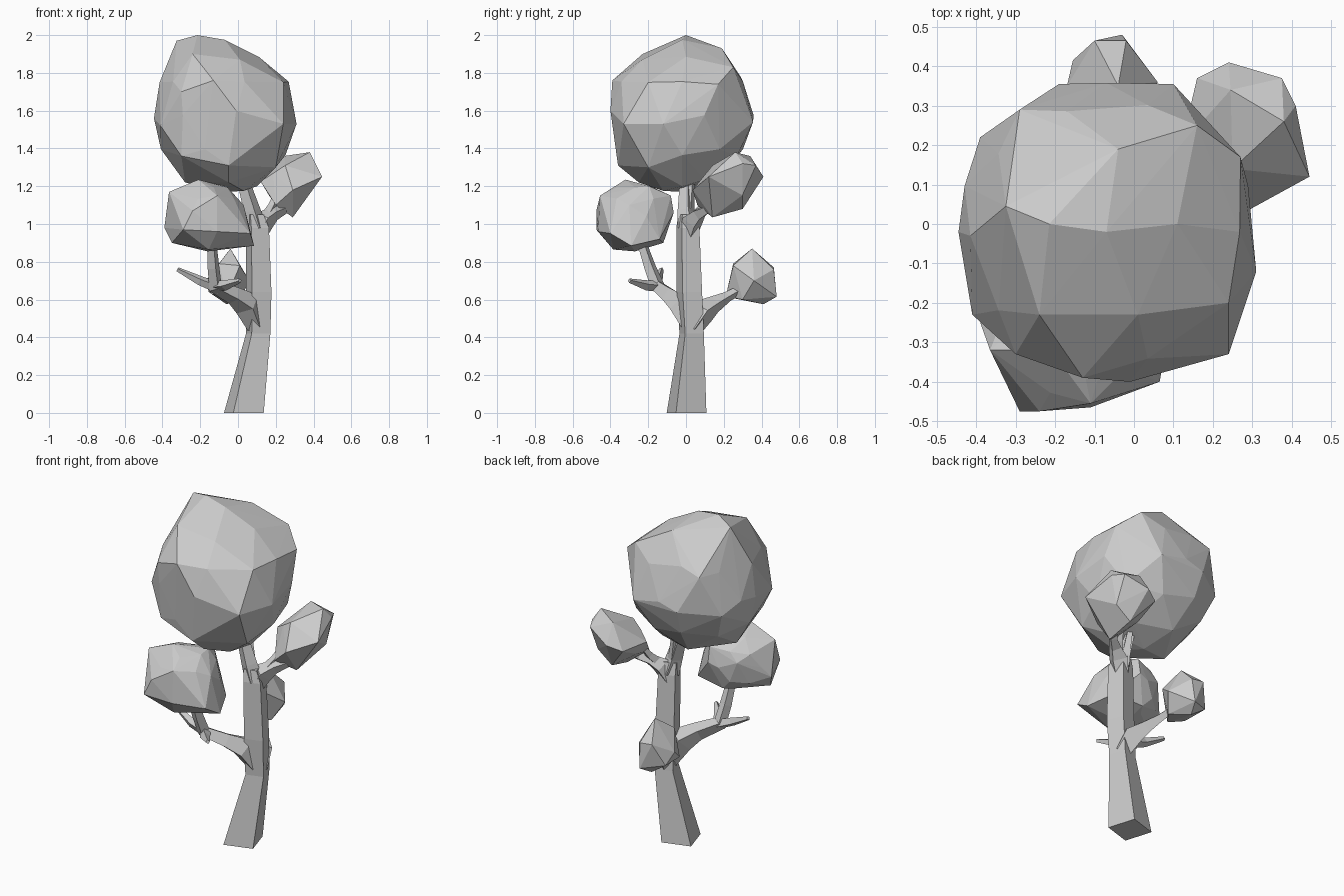
import bpy, bmesh, math
from mathutils import Vector


def finish(name, bm):
    bmesh.ops.recalc_face_normals(bm, faces=bm.faces)
    mesh = bpy.data.meshes.new(name)
    bm.to_mesh(mesh)
    bm.free()
    ob = bpy.data.objects.new(name, mesh)
    bpy.context.collection.objects.link(ob)
    return ob


def limb(name, path, level=False, turn=17):
    """Four-sided tapering tube; path holds (x, y, z, corner radius)."""
    bm = bmesh.new()
    pts = [Vector(p[:3]) for p in path]
    rings, side, last = [], None, None
    for i, p in enumerate(pts):
        d = (pts[min(i + 1, len(pts) - 1)] - pts[max(i - 1, 0)]).normalized()
        if level:
            d = Vector((0, 0, 1))
        if side is None:
            side = Vector((1, 0, 0)) if level else d.orthogonal().normalized()
        else:
            side = last.rotation_difference(d) @ side
        last = d
        other = d.cross(side)
        ring = []
        for k in range(4):
            a = math.radians(turn + 45 + 90 * k)
            ring.append(bm.verts.new(p + path[i][3] * (side * math.cos(a) + other * math.sin(a))))
        rings.append(ring)
    for a, b in zip(rings, rings[1:]):
        for k in range(4):
            bm.faces.new((a[k], a[(k + 1) % 4], b[(k + 1) % 4], b[k]))
    bm.faces.new(rings[0])
    bm.faces.new(rings[-1])
    return finish(name, bm)


def foliage(name, centre, radii, detail, reach, corners):
    """Faceted ball whose nearest vertices (within reach) are pulled to the corners."""
    bm = bmesh.new()
    bmesh.ops.create_icosphere(bm, subdivisions=detail, radius=1)
    points = [Vector([c + r * q for c, r, q in zip(centre, radii, v.co)]) for v in bm.verts]
    bm.clear()
    for c in map(Vector, corners):
        near = min(points, key=lambda q: (q - c).length)
        if (near - c).length < reach:
            points.remove(near)
    verts = [bm.verts.new(p) for p in points + [Vector(c) for c in corners]]
    bmesh.ops.convex_hull(bm, input=verts)
    bmesh.ops.delete(bm, geom=[v for v in bm.verts if not v.link_faces], context='VERTS')
    return finish(name, bm)


# Trunk and its two top twigs
limb("trunk", [(0.031, 0.003, 0, 0.119), (0.107, 0.03, 0.42, 0.073),
               (0.11, 0.018, 0.64, 0.076), (0.103, 0.01, 0.98, 0.069),
               (0.09, 0.005, 1.05, 0.052)], level=True)
limb("top_twig_left", [(0.1, 0.01, 0.98, 0.055), (0.075, 0, 1.07, 0.046),
                       (0.03, 0, 1.22, 0.034)])
limb("top_twig_right", [(0.075, 0.015, 1.06, 0.03), (0.05, 0.03, 1.24, 0.018)])

# Front limb with its two bare twigs
limb("front_limb", [(0.1, 0.03, 0.46, 0.055), (0.05, -0.02, 0.575, 0.075),
                    (-0.02, -0.085, 0.62, 0.05), (-0.12, -0.15, 0.67, 0.04),
                    (-0.13, -0.19, 0.77, 0.033), (-0.14, -0.24, 0.92, 0.025)])
limb("front_twig_left", [(-0.1, -0.14, 0.66, 0.03), (-0.2, -0.15, 0.70, 0.026),
                         (-0.32, -0.13, 0.76, 0.012)])
limb("front_twig_right", [(-0.12, -0.14, 0.67, 0.03), (-0.07, -0.21, 0.675, 0.028),
                          (0.01, -0.30, 0.70, 0.012)])

# Back limb and upper right limb
limb("back_limb", [(0.11, 0.025, 0.44, 0.055), (0.08, 0.085, 0.535, 0.072),
                   (0.04, 0.15, 0.575, 0.046), (0.0, 0.22, 0.615, 0.028),
                   (-0.04, 0.3, 0.66, 0.022)])
limb("right_limb", [(0.1, 0.01, 0.94, 0.05), (0.14, 0.035, 1.02, 0.058),
                    (0.19, 0.07, 1.055, 0.038), (0.24, 0.11, 1.075, 0.026),
                    (0.28, 0.18, 1.13, 0.02)])
limb("right_twig", [(0.14, 0.03, 1.02, 0.035), (0.18, 0.09, 1.09, 0.024),
                    (0.2, 0.13, 1.15, 0.015)])

# Foliage
foliage("crown", (-0.07, -0.02, 1.575), (0.378, 0.378, 0.4), 2, 0.12, [
    (-0.215, 0, 2.0), (-0.325, 0.045, 1.97), (-0.04, 0.19, 1.93), (0.16, 0.25, 1.83),
    (0.11, 0, 1.885), (-0.24, -0.23, 1.9), (0.01, -0.23, 1.87), (-0.29, 0.29, 1.75),
    (0.27, 0.17, 1.74), (0.24, -0.2, 1.75), (0.31, -0.12, 1.53), (0.24, -0.33, 1.53),
    (-0.445, -0.02, 1.56), (-0.415, -0.03, 1.75), (-0.01, -0.4, 1.6), (-0.13, -0.39, 1.76),
    (-0.3, -0.33, 1.7), (-0.19, 0.355, 1.54), (0.1, 0.355, 1.54), (-0.28, -0.08, 1.22),
    (-0.07, 0, 1.17), (0.1, -0.02, 1.2), (-0.05, -0.36, 1.31),
    (-0.41, -0.23, 1.52), (-0.39, 0.22, 1.52), (-0.05, -0.25, 1.22), (0.03, -0.12, 1.175),
    (0.2, -0.2, 1.3), (-0.3, -0.3, 1.36), (0.02, 0.27, 1.36)])
foliage("front_foliage", (-0.16, -0.27, 1.04), (0.2, 0.195, 0.18), 2, 0.06, [
    (-0.29, -0.475, 0.97), (-0.24, -0.475, 1.07), (-0.11, -0.455, 1.15), (-0.11, -0.465, 0.96),
    (0.065, -0.4, 0.95), (0.085, -0.29, 0.885), (-0.155, -0.385, 0.865), (-0.21, -0.32, 1.235),
    (-0.365, -0.32, 1.17), (-0.39, -0.25, 0.98), (-0.35, -0.3, 0.9), (0.03, -0.3, 1.1),
    (0.02, -0.14, 0.92), (-0.1, -0.065, 1.06), (-0.1, -0.08, 1.15), (-0.26, -0.11, 1.08),
    (-0.16, -0.27, 0.855), (-0.06, -0.195, 1.2), (-0.16, -0.12, 0.9)])
foliage("right_foliage", (0.28, 0.23, 1.21), (0.13, 0.13, 0.13), 1, 0.06, [
    (0.38, 0.26, 1.38), (0.41, 0.3, 1.32), (0.445, 0.12, 1.25), (0.29, 0.035, 1.18),
    (0.24, 0.41, 1.25), (0.375, 0.37, 1.31), (0.245, 0.34, 1.36), (0.16, 0.37, 1.22),
    (0.12, 0.2, 1.225), (0.29, 0.14, 1.035), (0.2, 0.06, 1.1), (0.28, 0.3, 1.08),
    (0.25, 0.14, 1.31)])
foliage("back_foliage", (-0.05, 0.35, 0.7), (0.08, 0.09, 0.09), 1, 0.05, [
    (-0.04, 0.35, 0.87), (-0.1, 0.25, 0.79), (0.01, 0.25, 0.78), (-0.06, 0.21, 0.615),
    (-0.06, 0.41, 0.575), (-0.03, 0.48, 0.615), (-0.1, 0.465, 0.77), (-0.02, 0.465, 0.76),
    (-0.155, 0.415, 0.64), (-0.17, 0.35, 0.7), (0.06, 0.36, 0.7), (0.01, 0.3, 0.6),
    (-0.14, 0.26, 0.63)])
